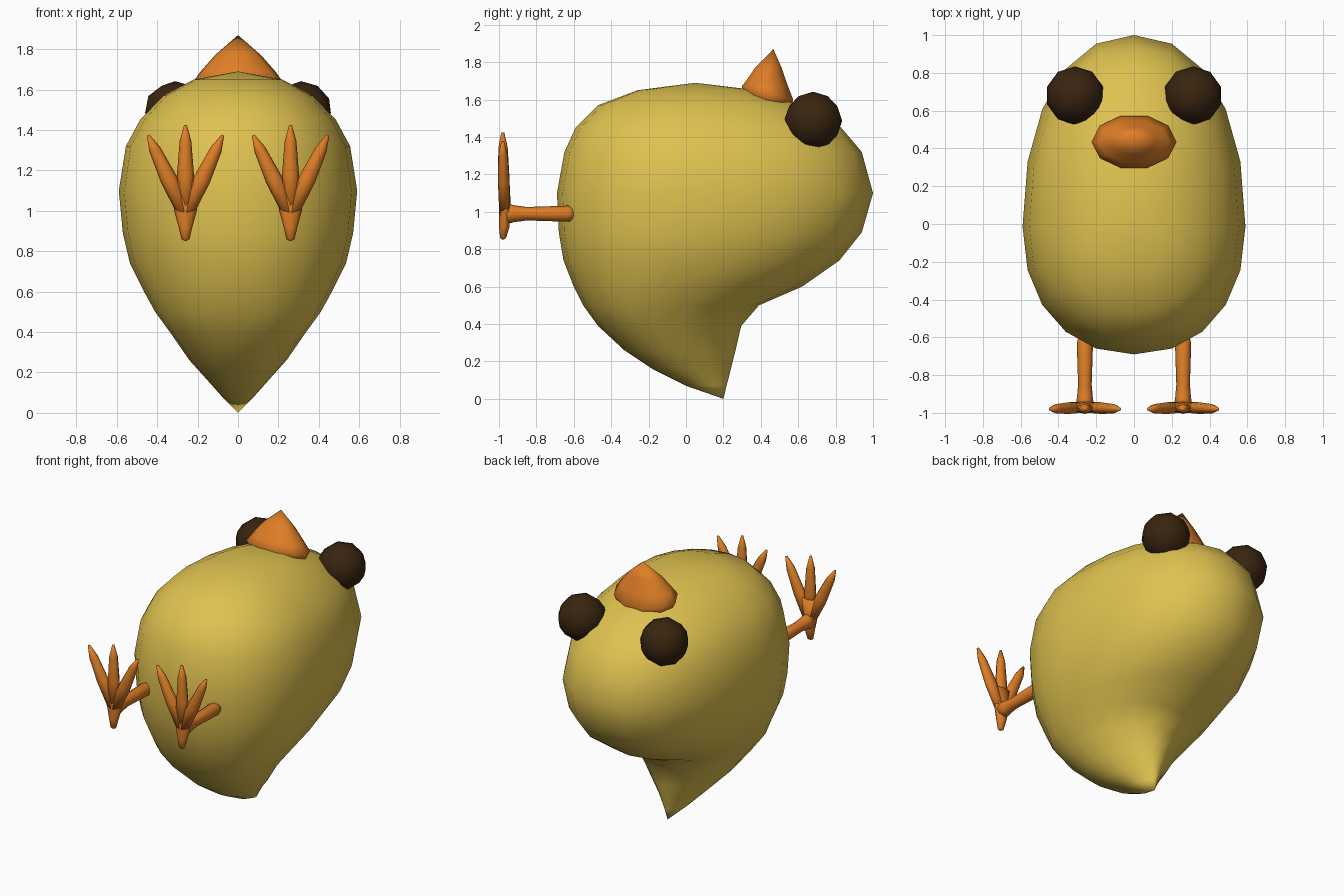
import bpy, bmesh, math
from mathutils import Vector

if "Cube" in bpy.data.objects:
    bpy.data.objects.remove(bpy.data.objects["Cube"])


def material(name, rgb):
    m = bpy.data.materials.new(name)
    m.diffuse_color = (*rgb, 1)
    m.use_nodes = True
    m.node_tree.nodes["Principled BSDF"].inputs["Base Color"].default_value = m.diffuse_color
    return m


YELLOW = material("yellow", (0.74, 0.54, 0.08))
ORANGE = material("orange", (0.74, 0.21, 0.02))
BROWN = material("dark brown", (0.040, 0.018, 0.005))


def finish(name, bm, mat):
    bmesh.ops.recalc_face_normals(bm, faces=bm.faces)
    for f in bm.faces:
        f.smooth = True
    me = bpy.data.meshes.new(name)
    bm.to_mesh(me)
    bm.free()
    me.materials.append(mat)
    ob = bpy.data.objects.new(name, me)
    bpy.context.collection.objects.link(ob)
    return ob


def loft(bm, rings):
    """Skin a list of equally long point rings; a one-point ring is a tip."""
    rows = [[bm.verts.new(p) for p in r] for r in rings]
    for a, b in zip(rows, rows[1:]):
        n = max(len(a), len(b))
        for i in range(n):
            j = (i + 1) % n
            if len(a) == 1:
                bm.faces.new((a[0], b[j], b[i]))
            elif len(b) == 1:
                bm.faces.new((a[i], a[j], b[0]))
            else:
                bm.faces.new((a[i], a[j], b[j], b[i]))
    for r in (rows[0], rows[-1]):
        if len(r) > 2:
            bm.faces.new(r)


def tube(bm, stations, side, up, n=8):
    """Tapered limb: stations are (centre, half width, half thickness)."""
    side, up = Vector(side), Vector(up)
    rings = []
    for c, w, t in stations:
        if w == 0:
            rings.append([Vector(c)])
        else:
            rings.append([Vector(c) + side * w * math.cos(k * math.tau / n)
                          + up * t * math.sin(k * math.tau / n) for k in range(n)])
    loft(bm, rings)


def power(v, e):
    return math.copysign(abs(v) ** e, v)


# body: egg-shaped sections (z, low y, high y, half width), pointed at the tail
SECTIONS = [(0.07, 0.0, 0.217, 0.07), (0.16, -0.18, 0.24, 0.15),
            (0.26, -0.33, 0.265, 0.24), (0.39, -0.47, 0.295, 0.33),
            (0.50, -0.55, 0.39, 0.41), (0.60, -0.60, 0.62, 0.465),
            (0.74, -0.655, 0.82, 0.535), (0.89, -0.68, 0.94, 0.57),
            (1.10, -0.69, 1.0, 0.59), (1.32, -0.65, 0.94, 0.555),
            (1.45, -0.59, 0.83, 0.485), (1.57, -0.47, 0.63, 0.37),
            (1.65, -0.26, 0.38, 0.22)]
rings = [[(0, 0.2, 0)]]
for z, lo, hi, w in SECTIONS:
    mid = lo + 0.4 * (hi - lo)
    tail = max(0, 1 - z / 0.5)
    ring = []
    for k in range(20):
        a = k * math.tau / 20
        c, s = math.cos(a), math.sin(a)
        e = 0.92 + (0.4 * tail if s > 0 else 0)
        depth = hi - mid if s > 0 else mid - lo
        ring.append((w * power(c, e), mid + depth * power(s, e), z))
    rings.append(ring)
rings.append([(0, 0.05, 1.69)])
bm = bmesh.new()
loft(bm, rings)
finish("body", bm, YELLOW)

# beak: shallow cone with its base tilted along the face
bm = bmesh.new()
rings = []
for z, cy, rx, ry, tilt in [(1.57, 0.44, 0.19, 0.12, 0.2), (1.635, 0.435, 0.225, 0.145, 0.25),
                            (1.69, 0.435, 0.185, 0.115, 0.15), (1.77, 0.44, 0.115, 0.075, 0)]:
    rings.append([(rx * math.cos(k * math.tau / 10),
                   cy + ry * math.sin(k * math.tau / 10),
                   z - tilt * ry * math.sin(k * math.tau / 10)) for k in range(10)])
rings.append([(0, 0.467, 1.87)])
loft(bm, rings)
finish("beak", bm, ORANGE)

for s, label in ((-1, "left"), (1, "right")):
    # eye
    bm = bmesh.new()
    bmesh.ops.create_icosphere(bm, subdivisions=2, radius=0.155)
    bmesh.ops.translate(bm, verts=bm.verts, vec=(s * 0.312, 0.68, 1.487))
    finish(label + "_eye", bm, BROWN)

    # leg
    x = s * 0.26
    bm = bmesh.new()
    tube(bm, [((x, -0.60, 0.99), 0.034, 0.034), ((x, -0.63, 0.99), 0.043, 0.043),
              ((x, -0.85, 0.99), 0.036, 0.036), ((x, -0.92, 0.99), 0.042, 0.045),
              ((x, -0.97, 0.99), 0.05, 0.06)], (1, 0, 0), (0, 0, 1))
    finish(label + "_leg", bm, ORANGE)

    # foot: three front toes and a short back toe
    bm = bmesh.new()
    for tx, tz in ((-0.185, 1.375), (0, 1.425), (0.185, 1.375)):
        root, tip = Vector((x, -0.97, 0.98)), Vector((x + tx, -0.98, tz))
        d = (tip - root).normalized()
        side = Vector((d.z, 0, -d.x))
        tube(bm, [(root, 0.035, 0.028), (root.lerp(tip, 0.45), 0.042, 0.031),
                  (root.lerp(tip, 0.82), 0.029, 0.025), (tip, 0.007, 0.008)],
             side, (0, 1, 0))
    tube(bm, [((x, -0.97, 1.14), 0.065, 0.028), ((x, -0.968, 1.0), 0.056, 0.032),
              ((x, -0.972, 0.92), 0.034, 0.028), ((x, -0.978, 0.86), 0.02, 0.016),
              ((x, -0.98, 0.85), 0, 0)], (1, 0, 0), (0, 1, 0))
    finish(label + "_foot", bm, ORANGE)
